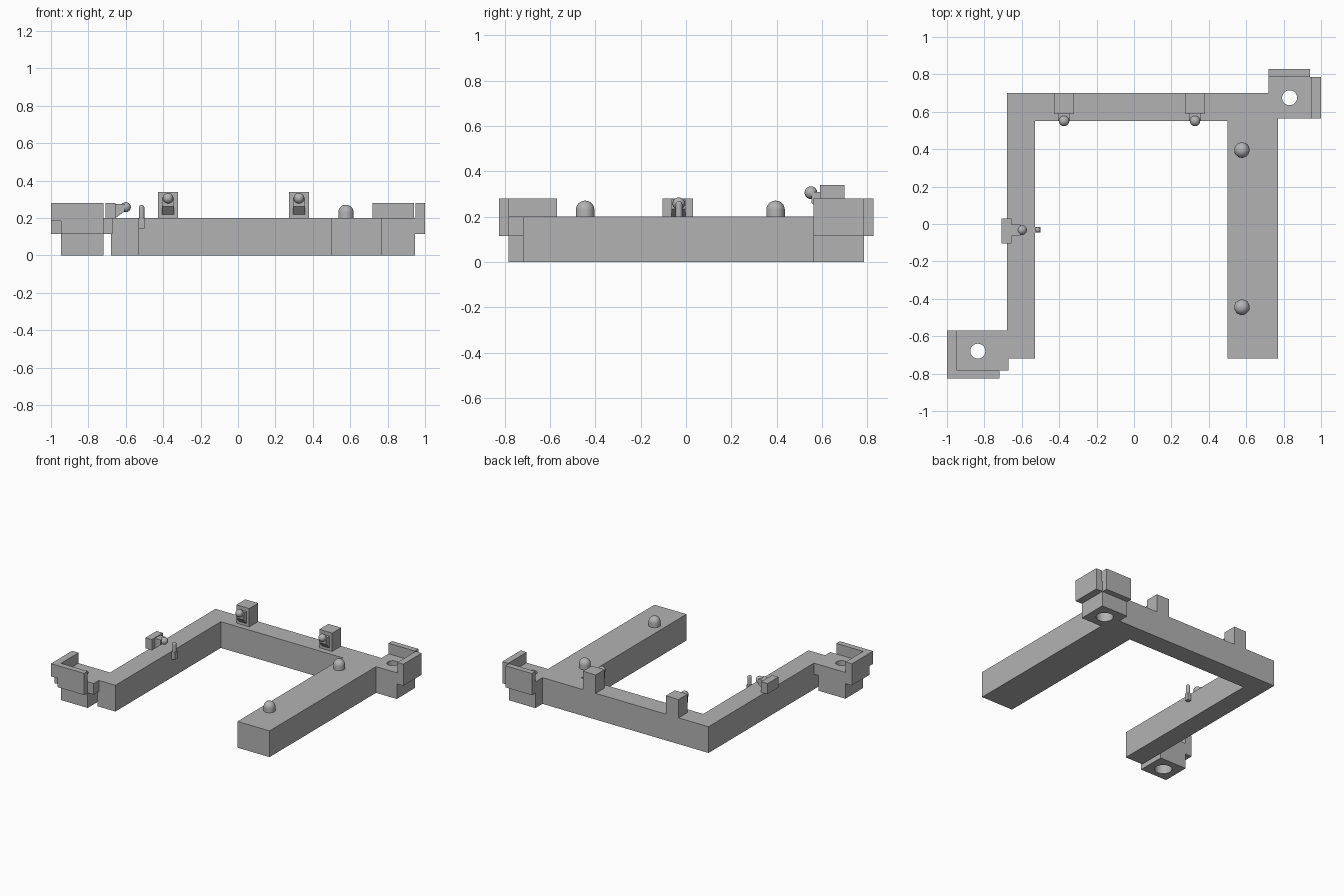
import bpy
import bmesh
from math import radians
from mathutils import Matrix, Vector

if "Cube" in bpy.data.objects:
    bpy.data.objects.remove(bpy.data.objects["Cube"])

grey = bpy.data.materials.new("plain_grey")
grey.use_nodes = True
grey.diffuse_color = (0.45, 0.45, 0.45, 1)
grey.node_tree.nodes["Principled BSDF"].inputs["Base Color"].default_value = grey.diffuse_color


def finish(name, bm, smooth=False):
    bmesh.ops.recalc_face_normals(bm, faces=bm.faces)
    mesh = bpy.data.meshes.new(name)
    bm.to_mesh(mesh)
    bm.free()
    mesh.materials.append(grey)
    obj = bpy.data.objects.new(name, mesh)
    bpy.context.collection.objects.link(obj)
    bpy.ops.object.select_all(action='DESELECT')
    bpy.context.view_layer.objects.active = obj
    obj.select_set(True)
    if smooth:
        bpy.ops.object.shade_smooth_by_angle(angle=radians(35))
    return obj


def prism(name, points, direction):
    """Closed outline pushed along a direction."""
    bm = bmesh.new()
    face = bm.faces.new([bm.verts.new(p) for p in points])
    moved = bmesh.ops.extrude_face_region(bm, geom=[face])["geom"]
    verts = [v for v in moved if isinstance(v, bmesh.types.BMVert)]
    bmesh.ops.translate(bm, vec=Vector(direction), verts=verts)
    return finish(name, bm)


def box(name, xs, ys, zs):
    outline = [(xs[0], ys[0], zs[0]), (xs[1], ys[0], zs[0]),
               (xs[1], ys[1], zs[0]), (xs[0], ys[1], zs[0])]
    return prism(name, outline, (0, 0, zs[1] - zs[0]))


def cylinder(name, x, y, radius, zs):
    bm = bmesh.new()
    bmesh.ops.create_cone(bm, cap_ends=True, segments=40, radius1=radius, radius2=radius,
                          depth=zs[1] - zs[0], matrix=Matrix.Translation((x, y, sum(zs) / 2)))
    return finish(name, bm, True)


def ball(name, centre, radius):
    bm = bmesh.new()
    bmesh.ops.create_uvsphere(bm, u_segments=32, v_segments=16, radius=radius,
                              matrix=Matrix.Translation(centre))
    return finish(name, bm, True)


def domed_pin(name, x, y, radius, bottom, top):
    """Upright round pin with a hemispherical end."""
    bm = bmesh.new()
    bmesh.ops.create_uvsphere(bm, u_segments=32, v_segments=16, radius=radius,
                              matrix=Matrix.Translation((x, y, top - radius)))
    low = [v for v in bm.verts if v.co.z < top - radius - 0.0001]
    bmesh.ops.delete(bm, geom=low, context='VERTS')
    rim = [e for e in bm.edges if e.is_boundary]
    new = bmesh.ops.extrude_edge_only(bm, edges=rim)["geom"]
    for v in new:
        if isinstance(v, bmesh.types.BMVert):
            v.co.z = bottom
    bmesh.ops.holes_fill(bm, edges=[e for e in bm.edges if e.is_boundary])
    return finish(name, bm, True)


def bore(obj, x, y, radius, zs):
    cutter = cylinder("bore_cutter", x, y, radius, zs)
    mod = obj.modifiers.new("bore", 'BOOLEAN')
    mod.operation = 'DIFFERENCE'
    mod.solver = 'EXACT'
    mod.object = cutter
    bpy.context.view_layer.objects.active = obj
    bpy.ops.object.modifier_apply(modifier=mod.name)
    bpy.data.objects.remove(cutter)


# Three-sided frame
TOP = 0.2
STEP = 0.115
WALL = 0.28
frame = [(-.68, -.72), (-.53, -.72), (-.53, .55), (.5, .55),
         (.5, -.72), (.77, -.72), (.77, .7), (-.68, .7)]
prism("frame", [(x, y, 0) for x, y in frame], (0, 0, TOP))

# Front corner lug with a continuous raised lip
pad = box("front_lug_plate", (-.946, -.67), (-.782, -.57), (STEP, TOP))
foot = box("front_lug_foot", (-.946, -.72), (-.782, -.57), (0, STEP))
for part in (pad, foot):
    bore(part, -.835, -.68, .04 if part is pad else .06, (-.1, .4))
box("front_lug_side_lip", (-1, -.946), (-.782, -.57), (STEP, WALL))
lip = [(-1, WALL), (-1, .183), (-.946, .183), (-.946, STEP), (-.72, STEP), (-.72, WALL)]
prism("front_lug_front_lip", [(x, -.825, z) for x, z in lip], (0, .043, 0))

# Back corner lug with two separate lips
pad = box("back_lug_plate", (.72, .95), (.563, .785), (STEP, TOP))
foot = box("back_lug_foot", (.72, .945), (.563, .785), (0, STEP))
for part in (pad, foot):
    bore(part, .832, .675, .04 if part is pad else .06, (-.1, .4))
box("back_lug_side_lip", (.95, 1), (.563, .785), (STEP, WALL))
box("back_lug_rear_lip", (.72, .942), (.785, .828), (STEP, WALL))

# Posts on the back rail, each with a sloped arm and a ball tip
for side, x in (("right", -.374), ("left", .326)):
    box(side + "_back_post", (x - .054, x + .054), (.592, .7), (TOP, .34))
    arm = [(.592, .22), (.553, .262), (.553, .31), (.592, .31)]
    prism(side + "_back_arm", [(x - .031, y, z) for y, z in arm], (.062, 0, 0))
    ball(side + "_back_ball", (x, .551, .306), .028)

# Clip on the side rail with its ball tip and facing pin
box("side_post", (-.708, -.654), (-.104, .03), (TOP, WALL))
arm = [(-.654, TOP), (-.654, .275), (-.607, .275), (-.607, .235)]
prism("side_arm", [(x, -.065, z) for x, z in arm], (0, .062, 0))
ball("side_ball", (-.6, -.032, .258), .027)
box("pin_bracket", (-.53, -.5), (-.046, -.016), (.143, TOP))
domed_pin("side_pin", -.515, -.031, .0145, TOP, .27)

# Domed studs on the wide rail
for label, y in (("front", -.445), ("back", .395)):
    domed_pin(label + "_stud", .577, y, .041, TOP, .271)
